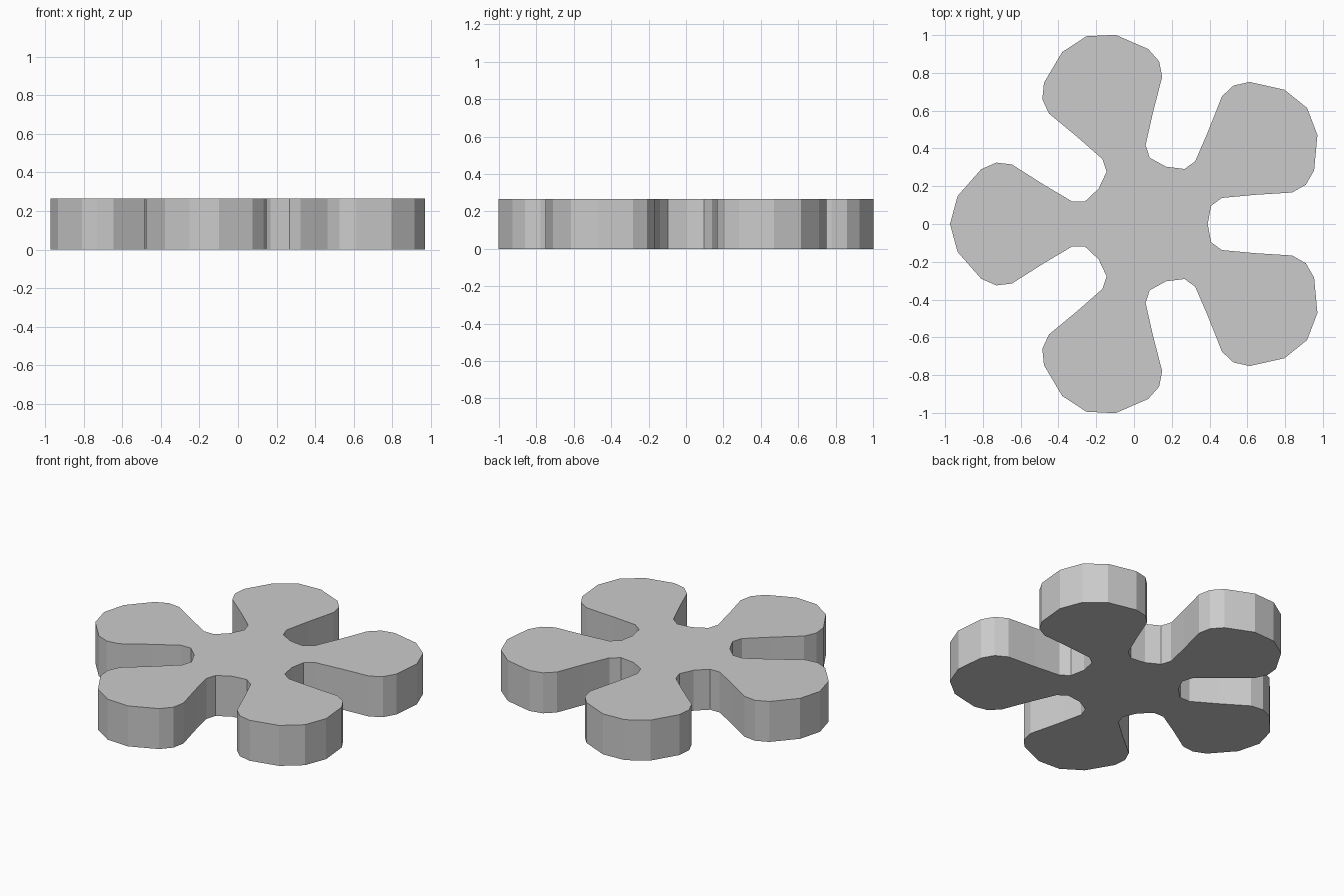
import bpy
import bmesh
from math import cos, sin, pi

if "Cube" in bpy.data.objects:
    bpy.data.objects.remove(bpy.data.objects["Cube"])

HEIGHT = 0.266
CENTRE_X = 0.071
PETALS = 5

# Half petal outline: (distance along petal axis, half width), tip to inner corner
half = [(1.045, 0.0), (1.005, 0.148), (0.88, 0.29), (0.80, 0.325), (0.717, 0.315),
        (0.55, 0.209), (0.40, 0.12), (0.33, 0.12)]
notch_radius = 0.319

# Full petal from one side to the other, followed by the notch point
petal = [(u, -v) for u, v in reversed(half)] + half[1:]
petal.append((notch_radius * cos(pi / PETALS), notch_radius * sin(pi / PETALS)))

# Repeat the petal around the centre
bm = bmesh.new()
verts = []
for i in range(PETALS):
    a = pi + i * 2 * pi / PETALS
    for u, v in petal:
        verts.append(bm.verts.new((CENTRE_X + u * cos(a) - v * sin(a),
                                   u * sin(a) + v * cos(a), 0)))
base = bm.faces.new(verts)

# Extrude the outline to a flat-topped slab
top = bmesh.ops.extrude_face_region(bm, geom=[base], use_keep_orig=True)
bmesh.ops.translate(bm, vec=(0, 0, HEIGHT),
                    verts=[g for g in top["geom"] if isinstance(g, bmesh.types.BMVert)])
bmesh.ops.recalc_face_normals(bm, faces=bm.faces)

mesh = bpy.data.meshes.new("flower_plate")
bm.to_mesh(mesh)
bm.free()
bpy.context.collection.objects.link(bpy.data.objects.new("flower_plate", mesh))
